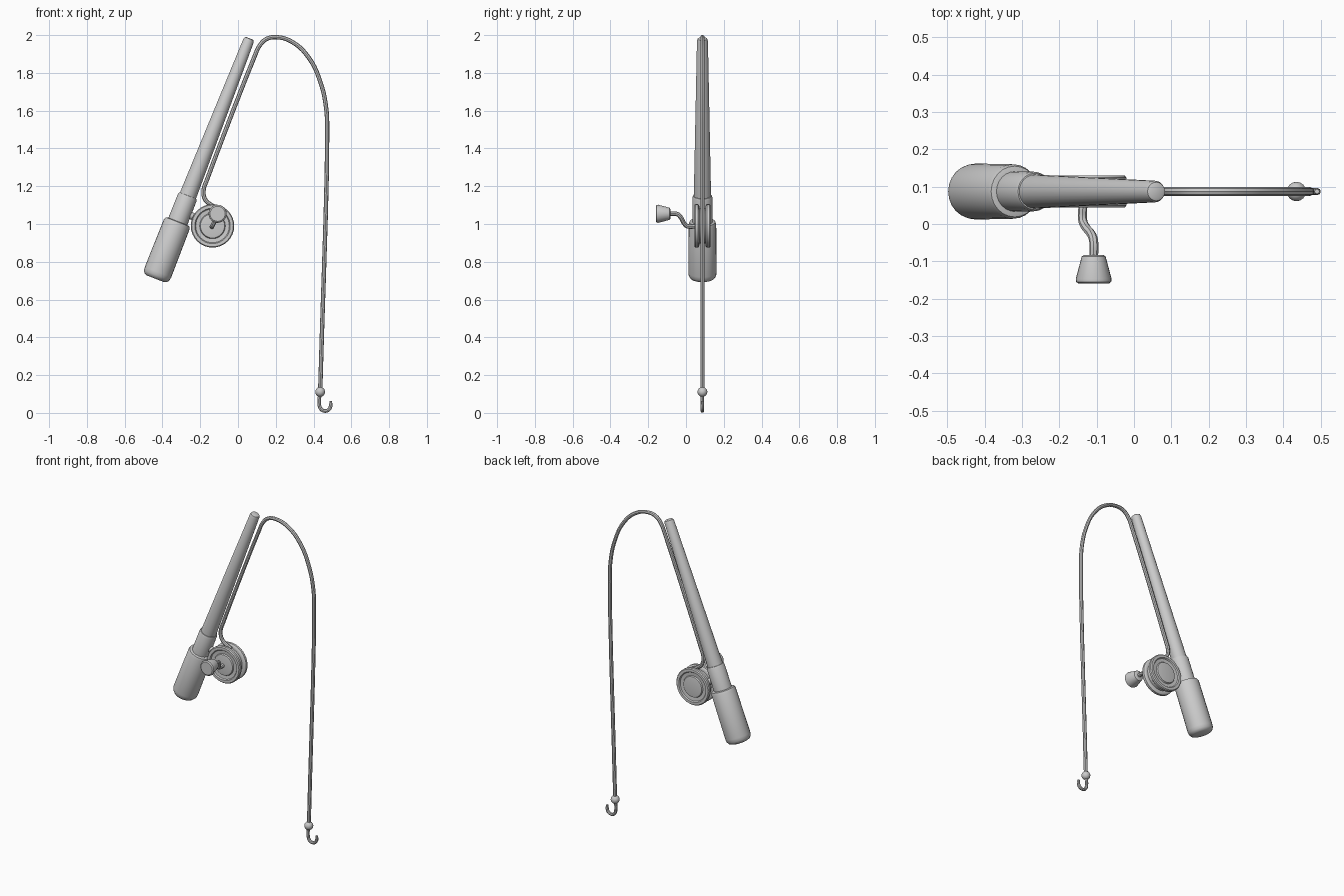
import bpy, bmesh, math
from mathutils import Vector

if "Cube" in bpy.data.objects:
    bpy.data.objects.remove(bpy.data.objects["Cube"])

Y = 0.087  # plane of the rod, reel and line


def finish(ob):
    bpy.ops.object.select_all(action='DESELECT')
    bpy.context.view_layer.objects.active = ob
    ob.select_set(True)
    bpy.ops.object.shade_smooth_by_angle(angle=math.radians(35))


def lathe(name, profile, origin, axis, sides=24):
    """Spin (radius, distance) points around an axis, capped at both ends."""
    bm = bmesh.new()
    rings = []
    for r, t in profile:
        rings.append([bm.verts.new((r * math.cos(2 * math.pi * i / sides),
                                    r * math.sin(2 * math.pi * i / sides), t))
                      for i in range(sides)])
    for a, b in zip(rings, rings[1:]):
        for i in range(sides):
            j = (i + 1) % sides
            bm.faces.new((a[i], a[j], b[j], b[i]))
    bm.faces.new(rings[0][::-1])
    bm.faces.new(rings[-1])
    bmesh.ops.recalc_face_normals(bm, faces=bm.faces)
    me = bpy.data.meshes.new(name)
    bm.to_mesh(me)
    bm.free()
    ob = bpy.data.objects.new(name, me)
    bpy.context.collection.objects.link(ob)
    ob.location = origin
    ob.rotation_mode = 'QUATERNION'
    ob.rotation_quaternion = Vector(axis).to_track_quat('Z', 'Y')
    finish(ob)
    return ob


def tube(name, points, radius, tip=1.0):
    """Round tube along a smooth path, converted to a mesh."""
    cu = bpy.data.curves.new(name, 'CURVE')
    cu.dimensions = '3D'
    cu.bevel_depth = radius
    cu.bevel_resolution = 2
    cu.use_fill_caps = True
    sp = cu.splines.new('BEZIER')
    sp.resolution_u = 5
    sp.bezier_points.add(len(points) - 1)
    for bp, p in zip(sp.bezier_points, points):
        bp.co = p
        bp.handle_left_type = bp.handle_right_type = 'AUTO'
    sp.bezier_points[-1].radius = tip
    ob = bpy.data.objects.new(name, cu)
    bpy.context.collection.objects.link(ob)
    bpy.ops.object.select_all(action='DESELECT')
    bpy.context.view_layer.objects.active = ob
    ob.select_set(True)
    bpy.ops.object.convert(target='MESH')
    finish(bpy.context.object)


# Rod: grip, ferrule and tapered pole share one leaning axis
base, lean = Vector((-0.437, Y, 0.71)), Vector((0.364, 0, 0.931))
lathe("grip", [(0.05, 0), (0.064, 0.006), (0.073, 0.02), (0.075, 0.038),
               (0.073, 0.31), (0.068, 0.323), (0.055, 0.326)], base, lean)
lathe("ferrule", [(0.054, 0.30), (0.053, 0.462), (0.049, 0.472), (0.04, 0.474)], base, lean)
lathe("pole", [(0.046, 0.45), (0.029, 1.352), (0.025, 1.364), (0.018, 1.367)], base, lean)

# Reel: two rimmed flanges around a narrower spool
hub = Vector((-0.135, Y, 0.99))
for name, s in (("reel_front_flange", -1), ("reel_back_flange", 1)):
    lathe(name, [(0.10, 0.016), (0.110, 0.018), (0.115, 0.023), (0.115, 0.037),
                 (0.110, 0.043), (0.094, 0.043), (0.089, 0.036), (0.068, 0.034),
                 (0.064, 0.041), (0.052, 0.043)], hub, (0, s, 0), 32)
lathe("reel_spool", [(0.092, -0.025), (0.092, 0.025)], hub, (0, 1, 0), 32)

# Foot joining the reel to the rod
lathe("reel_foot", [(0.022, 0), (0.017, 0.10)], (-0.29, Y, 1.06), (0.931, 0, -0.364), 16)

# Crank arm and knob
tube("crank_arm", [(-0.137, 0.05, 0.988), (-0.137, 0.008, 0.988), (-0.131, -0.006, 0.998),
                   (-0.113, -0.03, 1.038), (-0.108, -0.046, 1.052), (-0.108, -0.09, 1.054)], 0.012)
lathe("crank_knob", [(0.026, 0), (0.032, 0.004), (0.048, 0.064), (0.047, 0.072), (0.040, 0.077)],
      (-0.108, -0.083, 1.054), (0, -1, 0))

# Fishing line from spool, along the rod and down to the hook
line = [(-0.11, 1.085), (-0.145, 1.103), (-0.175, 1.132), (-0.182, 1.18), (-0.165, 1.232),
        (0.085, 1.88), (0.115, 1.945), (0.15, 1.979), (0.205, 1.989), (0.29, 1.962),
        (0.375, 1.88), (0.435, 1.755), (0.466, 1.62), (0.472, 1.48), (0.435, 0.11)]
tube("fishing_line", [(x, Y, z) for x, z in line], 0.0115)

# Weight bead and hook
lathe("bead", [(0.026 * math.sin(math.pi * i / 12), -0.026 * math.cos(math.pi * i / 12))
               for i in range(1, 12)], (0.435, Y, 0.111), (0, 0, 1), 16)
hook = [(0.433, 0.10), (0.430, 0.05), (0.438, 0.022), (0.460, 0.010),
        (0.483, 0.020), (0.491, 0.040), (0.490, 0.062)]
tube("hook", [(x, Y, z) for x, z in hook], 0.0095, 0.7)
